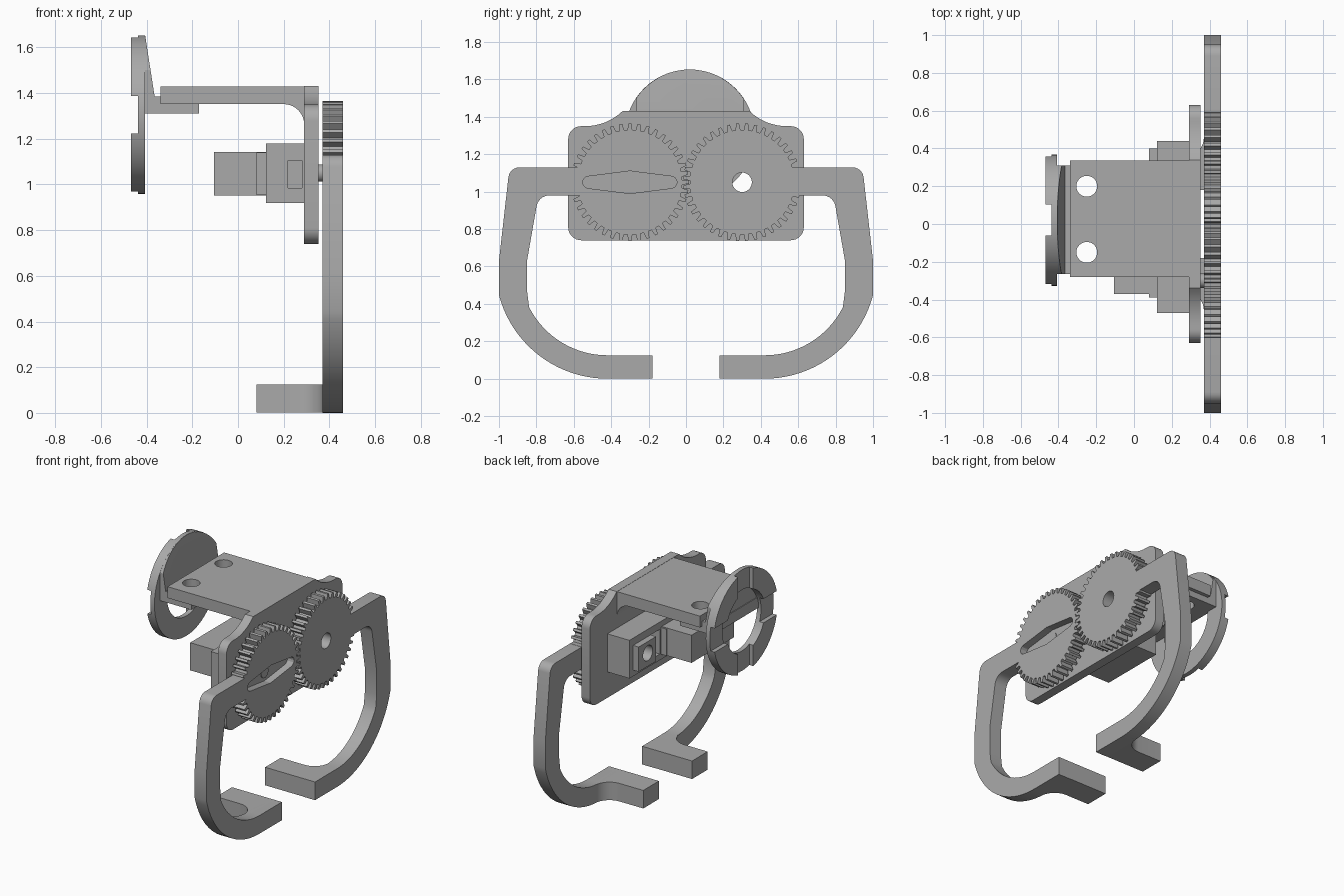
import bpy, bmesh, math
from mathutils import Vector

if "Cube" in bpy.data.objects:
    bpy.data.objects.remove(bpy.data.objects["Cube"], do_unlink=True)

grey = bpy.data.materials.new("plain_grey")
grey.use_nodes = True
colour = (0.4, 0.4, 0.4, 1)
grey.diffuse_color = colour
grey.node_tree.nodes["Principled BSDF"].inputs["Base Color"].default_value = colour


def prism(name, pts, axis, lo, hi):
    """Extrude a 2D outline along an axis; x uses (y, z), y uses (x, z), z uses (x, y)."""
    def place(p, d):
        return {"x": (d, p[0], p[1]), "y": (p[0], d, p[1]), "z": (p[0], p[1], d)}[axis]
    bm = bmesh.new()
    face = bm.faces.new([bm.verts.new(place(p, lo)) for p in pts])
    moved = bmesh.ops.extrude_face_region(bm, geom=[face])["geom"]
    shift = Vector(place((0, 0), hi - lo))
    bmesh.ops.translate(bm, vec=shift, verts=[v for v in moved if isinstance(v, bmesh.types.BMVert)])
    bmesh.ops.recalc_face_normals(bm, faces=bm.faces)
    mesh = bpy.data.meshes.new(name)
    bm.to_mesh(mesh)
    bm.free()
    mesh.materials.append(grey)
    obj = bpy.data.objects.new(name, mesh)
    bpy.context.collection.objects.link(obj)
    return obj


def arc(cx, cy, r, a0, a1, n=12):
    steps = [math.radians(a0 + (a1 - a0) * i / n) for i in range(n + 1)]
    return [(cx + r * math.cos(a), cy + r * math.sin(a)) for a in steps]


def disc(name, cx, cy, r, axis, lo, hi, n=48):
    return prism(name, arc(cx, cy, r, 0, 360, n)[:-1], axis, lo, hi)


def box(name, x, y, z):
    return prism(name, [(x[0], y[0]), (x[1], y[0]), (x[1], y[1]), (x[0], y[1])], "z", *z)


def boolean(obj, other, mode="DIFFERENCE"):
    mod = obj.modifiers.new(mode, "BOOLEAN")
    mod.operation, mod.solver, mod.object = mode, "EXACT", other
    bpy.context.view_layer.objects.active = obj
    bpy.ops.object.modifier_apply(modifier=mod.name)
    bpy.data.objects.remove(other, do_unlink=True)


AXLE_Z, AXLE_Y = 1.05, 0.3
GEAR_X = (0.37, 0.46)


def gear(name, cy, phase):
    teeth, root, tip = 40, 0.28, 0.315
    pitch = 2 * math.pi / teeth
    pts = []
    for i in range(teeth):
        for offset, r in ((-0.3, root), (-0.16, tip), (0.16, tip), (0.3, root)):
            a = (i + offset + phase) * pitch
            pts.append((cy + r * math.cos(a), AXLE_Z + r * math.sin(a)))
    return prism(name, pts, "x", *GEAR_X)


# Meshing gears: one with a lens pocket for the servo horn, one with an axle hole
drive_gear = gear("drive_gear", -AXLE_Y, 0)
idler_gear = gear("idler_gear", AXLE_Y, 0.5)
horn = (arc(-0.08, AXLE_Z, 0.032, -80, 80, 6) + arc(-AXLE_Y, AXLE_Z, 0.06, 75, 105, 6)
        + arc(-0.52, AXLE_Z, 0.032, 100, 260, 6) + arc(-AXLE_Y, AXLE_Z, 0.06, 255, 285, 6))
boolean(drive_gear, prism("horn_cutter", horn, "x", 0.41, 0.5))
boolean(idler_gear, disc("axle_cutter", AXLE_Y, AXLE_Z, 0.052, "x", 0.3, 0.5))
shaft = disc("servo_shaft", -AXLE_Y, AXLE_Z, 0.038, "x", 0.28, 0.415)

# Curved gripper arms with inward feet
outline = ([(0.55, 1.13)] + arc(0.89, 1.07, 0.06, 90, 8, 6) + [(1, 0.63)]
           + arc(0.42, 0.6, 0.6, -15, -90, 20) + [(0.18, 0), (0.18, 0.125)]
           + arc(0.42, 0.595, 0.47, -90, -27, 16) + [(0.85, 0.47), (0.85, 0.63)]
           + arc(0.73, 0.91, 0.07, 8, 90, 8) + [(0.55, 0.98)])
foot = [(0.4, 0.18), (0.08, 0.18), (0.08, 0.35)] + arc(0.26, 0.46, 0.11, -90, 0, 10) + [(0.4, 0.46)]
for side, label in ((1, "left"), (-1, "right")):
    prism(label + "_arm", [(y * side, z) for y, z in outline], "x", *GEAR_X)
    prism(label + "_foot", [(x, y * side) for x, y in foot], "z", 0.001, 0.125)

# Upright gear plate with rounded corners and a flared top
half = arc(0.56, 0.81, 0.07, -90, 0, 8) + arc(0.56, 1.28, 0.07, 0, 90, 8) \
    + arc(0.54, 1.64, 0.29, -90, -134, 8)
plate = prism("gear_plate", half + [(-y, z) for y, z in reversed(half)], "x", 0.29, 0.353)
boolean(plate, disc("plate_cutter", AXLE_Y, AXLE_Z, 0.052, "x", 0.2, 0.5))

# Top shelf with a fillet against the plate
shelf_side = [(0.353, 1.43), (-0.34, 1.43), (-0.34, 1.352)] + arc(0.2, 1.262, 0.09, 90, 0, 10) + [(0.353, 1.262)]
shelf = prism("top_shelf", shelf_side, "y", -0.28, 0.335)
tab = box("mount_tab", (-0.42, -0.17), (-0.265, 0.31), (1.31, 1.385))
for y in (0.2, -0.15):
    for part in (shelf, tab):
        boolean(part, disc("screw_cutter", -0.25, y, 0.055, "z", 1.2, 1.5))

# Round mount: flat ring with four raised sectors
RY, RZ, RR, RI = 0.02, 1.306, 0.347, 0.21
ring = disc("mount_ring", RY, RZ, RR, "x", -0.468, -0.407, 72)
boolean(ring, disc("ring_cutter", RY, RZ, RI, "x", -0.6, -0.3))
boolean(ring, box("notch_cutter", (-0.5, -0.438), (RY - 0.082, RY + 0.082), (0.8, 1.8)))
boolean(ring, box("notch_cutter", (-0.5, -0.438), (-0.5, 0.5), (RZ - 0.082, RZ + 0.082)))

# Sloped web backing the upper part of the ring
web = prism("ring_web", [(-0.415, 1.36), (-0.365, 1.36), (-0.365, 1.385), (-0.406, 1.65), (-0.415, 1.65)],
            "y", -0.265, 0.31)
boolean(web, disc("web_limit", RY, RZ, RR - 0.001, "x", -0.5, -0.3, 72), "INTERSECT")

# Servo holder on the back of the plate, with bearing boss and cable slots
holder = box("servo_holder", (0.122, 0.3), (-0.47, 0.44), (0.918, 1.18))
boolean(holder, box("window_cutter", (0.05, 0.24), (0.11, 0.21), (0.96, 1.13)))
boolean(holder, box("slot_cutter", (0.22, 0.28), (-0.6, -0.42), (0.985, 1.105)))
boss = box("bearing_boss", (0.08, 0.14), (0.21, 0.4), (0.96, 1.13))
for part in (holder, boss):
    boolean(part, disc("bearing_cutter", AXLE_Y, AXLE_Z, 0.052, "x", 0, 0.5))
box("servo_body", (-0.105, 0.15), (-0.37, 0.09), (0.952, 1.142))
box("servo_flange", (0.08, 0.13), (-0.39, 0.1), (0.955, 1.139))

# Smooth the curves while keeping hard edges
bpy.ops.object.select_all(action="DESELECT")
for obj in bpy.context.scene.objects:
    if obj.type == "MESH":
        obj.select_set(True)
        bpy.context.view_layer.objects.active = obj
bpy.ops.object.shade_smooth_by_angle(angle=math.radians(25))
